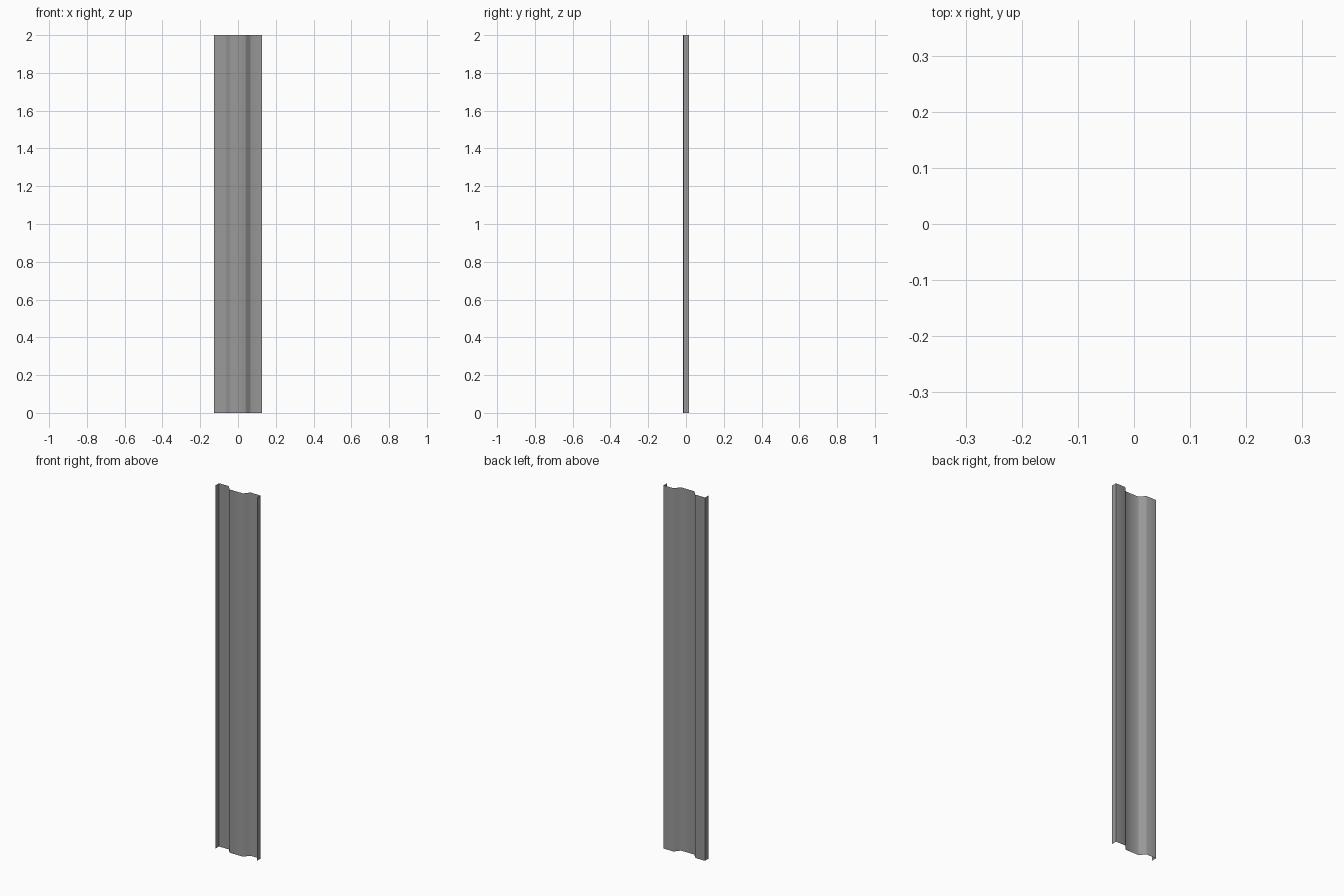
import bpy, bmesh

if "Cube" in bpy.data.objects:
    bpy.data.objects.remove(bpy.data.objects["Cube"])

HEIGHT = 2.0
# Right half of the folded sheet section, from the centre outwards;
# the two inner bends are eased with a short facet
half = [(0.038, -0.015), (0.044, -0.012), (0.063, 0.012), (0.069, 0.015),
        (0.126, 0.015), (0.126, -0.014)]
section = [(-x, y) for x, y in reversed(half)] + half

# Folded sheet: open section extruded upwards, no thickness
bm = bmesh.new()
verts = [bm.verts.new((x, y, 0)) for x, y in section]
edges = [bm.edges.new(pair) for pair in zip(verts, verts[1:])]
result = bmesh.ops.extrude_edge_only(bm, edges=edges)
top = [v for v in result["geom"] if isinstance(v, bmesh.types.BMVert)]
bmesh.ops.translate(bm, verts=top, vec=(0, 0, HEIGHT))

# All faces point to the front
bmesh.ops.recalc_face_normals(bm, faces=bm.faces)
if sum(f.normal.y * f.calc_area() for f in bm.faces) > 0:
    bmesh.ops.reverse_faces(bm, faces=bm.faces)

mesh = bpy.data.meshes.new("folded_sheet_panel")
bm.to_mesh(mesh)
bm.free()
panel = bpy.data.objects.new("folded_sheet_panel", mesh)
bpy.context.collection.objects.link(panel)

# Dark grey metal
metal = bpy.data.materials.new("dark_grey_metal")
metal.diffuse_color = (0.32, 0.32, 0.32, 1)
metal.use_nodes = True
metal.node_tree.nodes["Principled BSDF"].inputs["Base Color"].default_value = metal.diffuse_color
mesh.materials.append(metal)

# Smooth inner bends, sharp outer flanges
bpy.context.view_layer.objects.active = panel
panel.select_set(True)
bpy.ops.object.shade_smooth_by_angle(angle=0.6)
